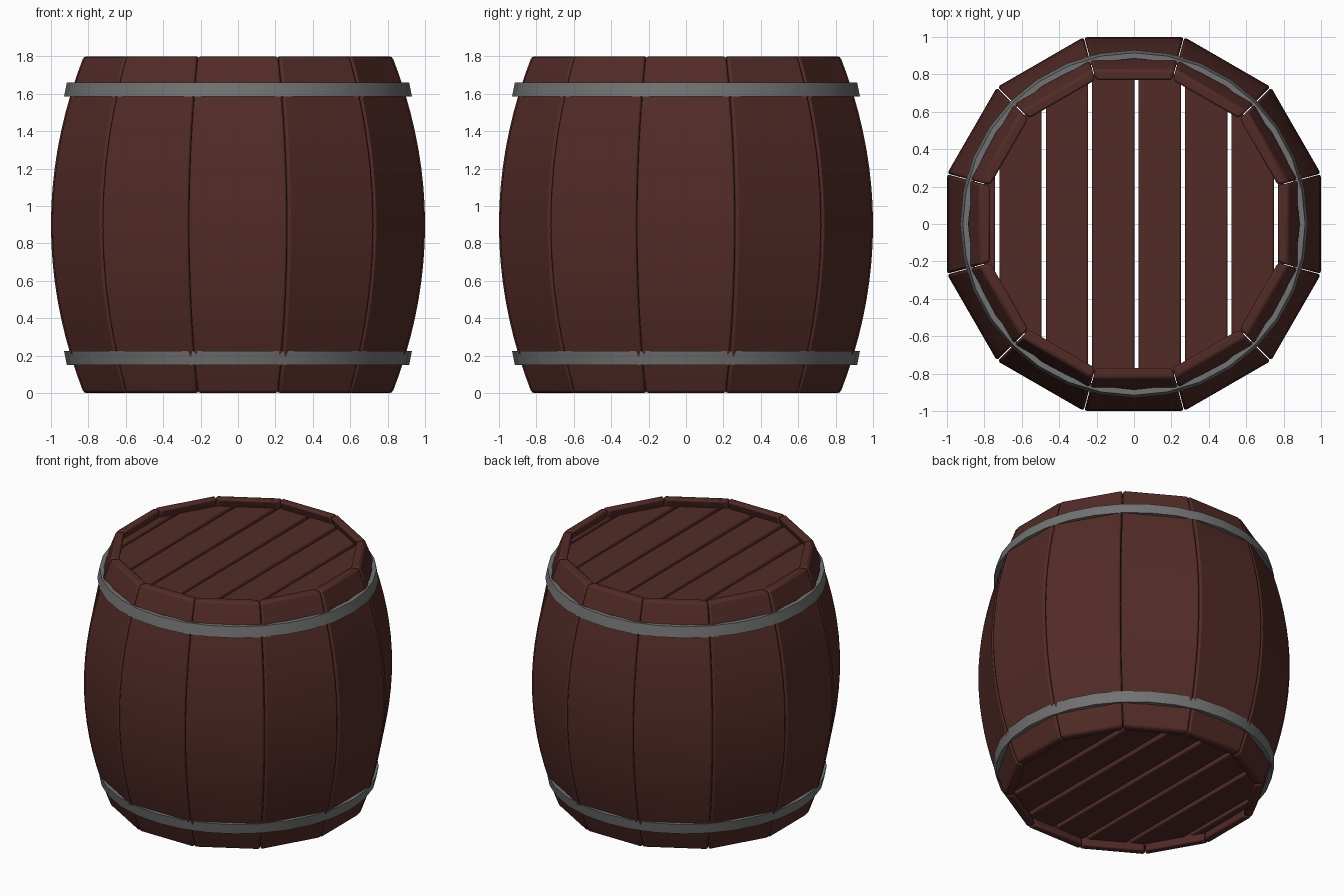
import bpy, bmesh, math
from mathutils import Vector

if "Cube" in bpy.data.objects:
    bpy.data.objects.remove(bpy.data.objects["Cube"])

SIDES, HEIGHT = 12, 1.8
HALF = math.pi / SIDES


def material(name, color):
    m = bpy.data.materials.new(name)
    m.diffuse_color = color
    m.use_nodes = True
    m.node_tree.nodes["Principled BSDF"].inputs["Base Color"].default_value = m.diffuse_color
    return m


wood = material("dark_wood", (0.085, 0.024, 0.02, 1))
iron = material("iron", (0.17, 0.17, 0.17, 1))


def finish(name, bm, mat, bevel=0.0):
    bmesh.ops.recalc_face_normals(bm, faces=bm.faces)
    me = bpy.data.meshes.new(name)
    bm.to_mesh(me)
    bm.free()
    me.materials.append(mat)
    ob = bpy.data.objects.new(name, me)
    bpy.context.collection.objects.link(ob)
    if bevel:
        b = ob.modifiers.new("bevel", 'BEVEL')
        b.width, b.segments, b.limit_method = bevel, 2, 'ANGLE'
        b.angle_limit = math.radians(40)
    bpy.ops.object.select_all(action='DESELECT')
    bpy.context.view_layer.objects.active = ob
    ob.select_set(True)
    bpy.ops.object.shade_smooth_by_angle(angle=math.radians(25))
    return ob


def bulge(z):
    return 0.825 + 0.175 * (1 - ((z - HEIGHT / 2) / (HEIGHT / 2)) ** 2)


# Bulging staves, each flat across its width
def stave(i, rows=18, thick=0.06):
    a = 2 * math.pi * i / SIDES
    n, t = Vector((math.cos(a), math.sin(a), 0)), Vector((-math.sin(a), math.cos(a), 0))
    bm = bmesh.new()
    prev = None
    for k in range(rows + 1):
        z = HEIGHT * k / rows
        ring = []
        for r, s in ((bulge(z), -1), (bulge(z), 1), (bulge(z) - thick, 1), (bulge(z) - thick, -1)):
            w = r * math.tan(HALF) - 0.002
            ring.append(bm.verts.new(n * r + t * (s * w) + Vector((0, 0, z))))
        if prev:
            for j in range(4):
                bm.faces.new((prev[j], prev[(j + 1) % 4], ring[(j + 1) % 4], ring[j]))
        else:
            bm.faces.new(ring)
        prev = ring
    bm.faces.new(prev)
    finish(f"stave_{i + 1}", bm, wood, 0.015)


for i in range(SIDES):
    stave(i)


# Lid and base planks, trimmed to the inside of the staves
def plank(name, x, z, width=0.226, thick=0.05, apothem=0.80):
    bm = bmesh.new()
    bmesh.ops.create_cube(bm, size=1)
    for v in bm.verts:
        v.co = Vector((x + v.co.x * width, v.co.y * 2, z + v.co.z * thick))
    for i in range(SIDES):
        a = 2 * math.pi * i / SIDES
        n = Vector((math.cos(a), math.sin(a), 0))
        cut = bmesh.ops.bisect_plane(bm, geom=bm.verts[:] + bm.edges[:] + bm.faces[:],
                                     plane_co=n * apothem, plane_no=n, clear_outer=True)
        edges = [e for e in cut["geom_cut"] if isinstance(e, bmesh.types.BMEdge)]
        if edges:
            bmesh.ops.holes_fill(bm, edges=edges)
    finish(name, bm, wood, 0.01)


for label, z in (("lid", 1.715), ("base", 0.085)):
    for k in range(8):
        plank(f"{label}_plank_{k + 1}", 0.014 + (k - 3.5) * 0.2485, z)


# Hoops, wider on the side facing the belly
def hoop(name, z0, z1, r0, r1, thick=0.03, segs=32):
    bm = bmesh.new()
    profile = ((r0, z0), (r1, z1), (r1 - thick, z1), (r0 - thick, z0))
    rings = []
    for k in range(segs):
        a = 2 * math.pi * k / segs
        rings.append([bm.verts.new((r * math.cos(a), r * math.sin(a), z)) for r, z in profile])
    for k in range(segs):
        p, q = rings[k], rings[(k + 1) % segs]
        for j in range(4):
            bm.faces.new((p[j], q[j], q[(j + 1) % 4], p[(j + 1) % 4]))
    finish(name, bm, iron)


hoop("upper_hoop", 1.585, 1.66, 0.93, 0.915)
hoop("lower_hoop", 0.15, 0.225, 0.915, 0.93)
